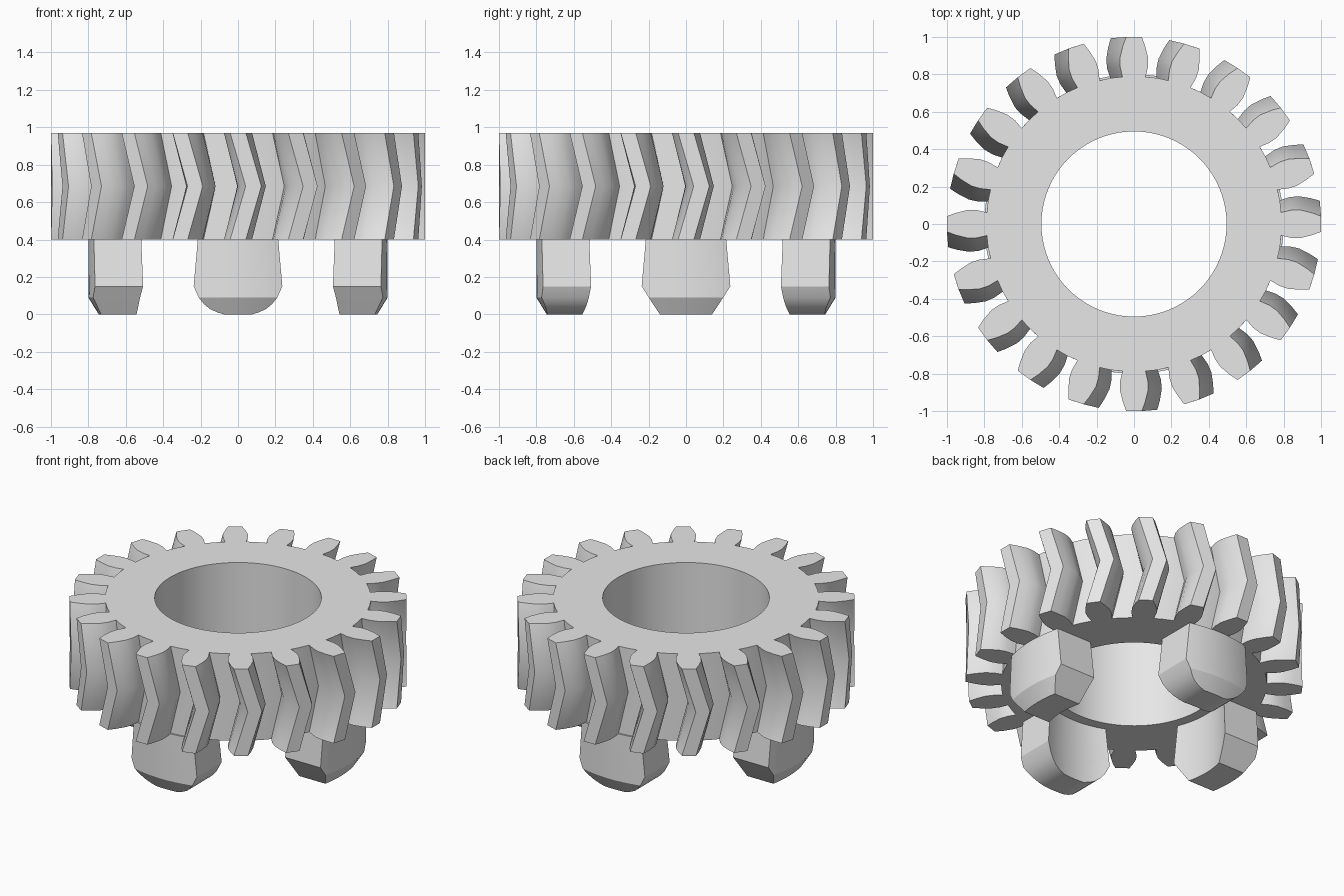
import bpy, bmesh, math
from mathutils import Matrix, Vector

cube = bpy.data.objects.get("Cube")
if cube:
    bpy.data.objects.remove(cube, do_unlink=True)

grey = bpy.data.materials.new("plain_grey")
grey.use_nodes = True
grey.diffuse_color = (0.8, 0.8, 0.8, 1)
grey.node_tree.nodes["Principled BSDF"].inputs["Base Color"].default_value = (0.8, 0.8, 0.8, 1)


def finish(bm, name, angle):
    bmesh.ops.recalc_face_normals(bm, faces=bm.faces[:])
    mesh = bpy.data.meshes.new(name)
    bm.to_mesh(mesh)
    bm.free()
    mesh.materials.append(grey)
    ob = bpy.data.objects.new(name, mesh)
    bpy.context.collection.objects.link(ob)
    bpy.ops.object.select_all(action='DESELECT')
    ob.select_set(True)
    bpy.context.view_layer.objects.active = ob
    bpy.ops.object.shade_smooth_by_angle(angle=math.radians(angle))
    return ob


def polar(r, a, z):
    return Vector((r * math.cos(a), r * math.sin(a), z))


def bridge(bm, low, high):
    n = len(low)
    for i in range(n):
        j = (i + 1) % n
        bm.faces.new((low[i], low[j], high[j], high[i]))


# Herringbone gear ring
TEETH, BOTTOM, TOP = 20, 0.40, 0.97
TWIST = 0.083                      # tooth offset at half height
ROOT, BORE = 0.79, 0.495
FLANK = [(0.787, 0.062), (0.84, 0.074), (0.89, 0.075), (0.95, 0.06), (1.0, 0.042)]
tooth = [(x, -h) for x, h in FLANK] + [(x, h) for x, h in reversed(FLANK)]
pitch = math.tau / TEETH
base = math.atan2(FLANK[0][1], FLANK[0][0])


def gear_row(bm, z, twist):
    """Outline vertices: ten per tooth, then one in the middle of each gap."""
    row = []
    for k in range(TEETH):
        turn = Matrix.Rotation(k * pitch + twist, 3, 'Z')
        row += [bm.verts.new(turn @ Vector((x, y, z))) for x, y in tooth]
        row.append(bm.verts.new(polar(ROOT, (k + 0.5) * pitch + twist, z)))
    return row


def gear_cap(bm, row, z):
    """Flat end: an annulus plus one face per tooth; returns the bore loop."""
    inner, outer = [], []
    step = len(tooth) + 1
    for k in range(TEETH):
        part = row[k * step:(k + 1) * step]
        middle = bm.verts.new(polar(ROOT, k * pitch, z))
        bm.faces.new(part[:-1] + [middle])
        outer += [part[0], middle, part[-2], part[-1]]
        inner += [bm.verts.new(polar(BORE, k * pitch + a, z))
                  for a in (-base, 0, base, pitch / 2)]
    bridge(bm, inner, outer)
    return inner


bm = bmesh.new()
low = gear_row(bm, BOTTOM, 0)
mid = gear_row(bm, (BOTTOM + TOP) / 2, TWIST)
high = gear_row(bm, TOP, 0)
bridge(bm, low, mid)
bridge(bm, mid, high)
bridge(bm, gear_cap(bm, low, BOTTOM), gear_cap(bm, high, TOP))
finish(bm, "gear_ring", 36)


# Four curved legs: two with chamfered tips, two with rounded tips
OUTER, INNER, BEVEL, CUT = 0.8, 0.56, 0.09, 0.055
CHAMFERED = [(0, 0.14), (BEVEL, 0.199), (0.15, 0.237), (BOTTOM, 0.215)]
ROUNDED = [(0, 0.075), (0.012, 0.115), (0.03, 0.152), (0.055, 0.182),
           (BEVEL, 0.21), (0.15, 0.237), (BOTTOM, 0.215)]


def leg(name, profile, turn):
    bm = bmesh.new()
    steps = [i / 6 - 1 for i in range(13)]
    previous = None
    for z, half in profile:
        r = OUTER - CUT * max(0, 1 - z / BEVEL)
        points = [(math.sqrt(r * r - (half * t) ** 2), half * t) for t in steps]
        points += [(math.sqrt(INNER ** 2 - (half * t) ** 2), half * t) for t in reversed(steps)]
        row = [bm.verts.new((x, y, z)) for x, y in points]
        if previous:
            bridge(bm, previous, row)
        else:
            bm.faces.new(row)
        previous = row
    bm.faces.new(previous)
    bmesh.ops.rotate(bm, verts=bm.verts[:], matrix=Matrix.Rotation(turn, 3, 'Z'))
    finish(bm, name, 28)


leg("left_leg", CHAMFERED, 0)
leg("right_leg", CHAMFERED, math.pi)
leg("back_leg", ROUNDED, math.pi / 2)
leg("front_leg", ROUNDED, -math.pi / 2)
